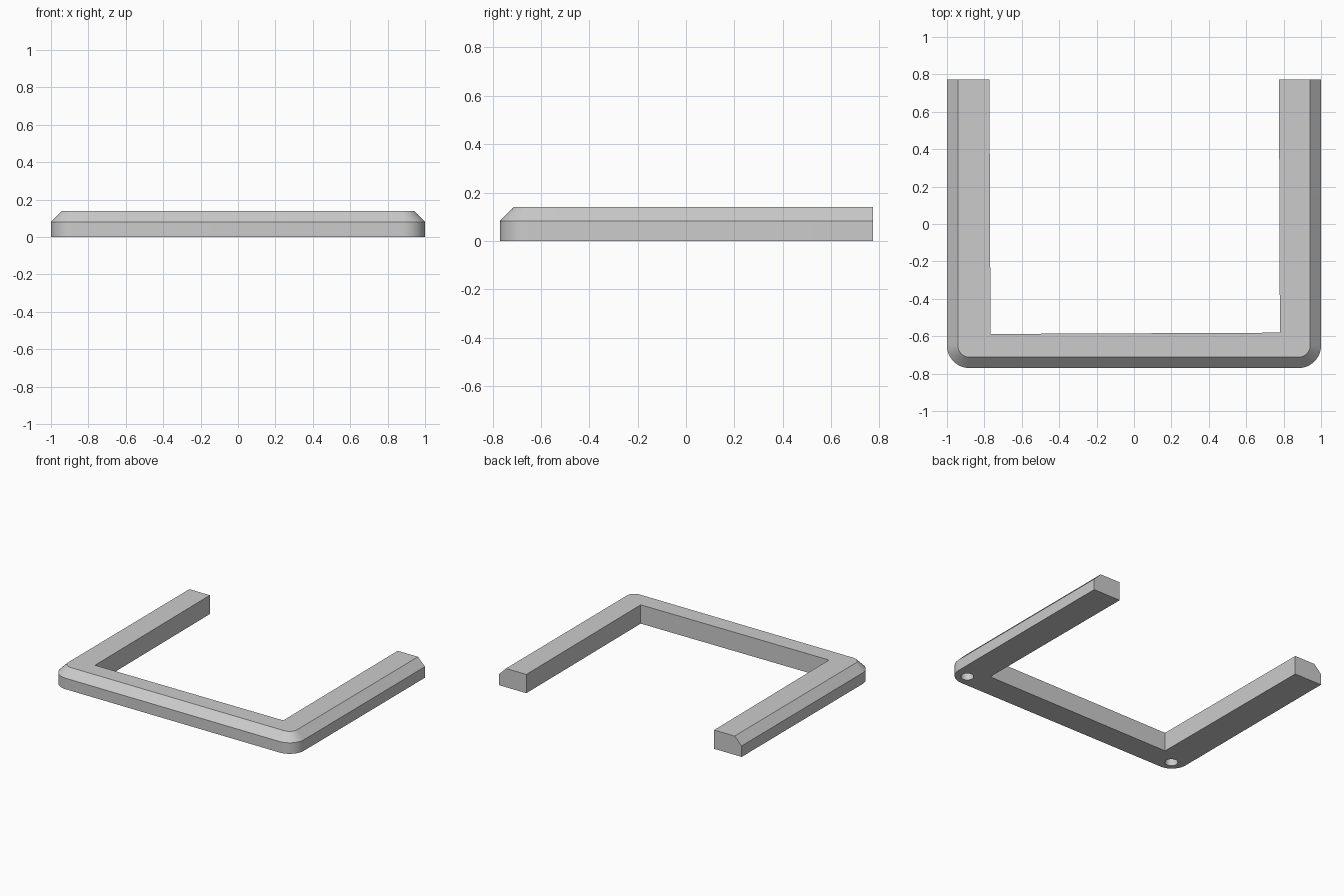
import bpy, bmesh, math

if "Cube" in bpy.data.objects:
    bpy.data.objects.remove(bpy.data.objects["Cube"])

HEIGHT, LEDGE, CHAMFER, RADIUS = 0.14, 0.082, 0.058, 0.12
FRONT = -0.77
BACK = 0.773
SEGMENTS = 12

grey = bpy.data.materials.new("grey")
grey.diffuse_color = (0.6, 0.6, 0.6, 1)
grey.use_nodes = True
grey.node_tree.nodes["Principled BSDF"].inputs["Base Color"].default_value = grey.diffuse_color


def outer_path(inset):
    """Open outline from the left leg end round both front corners to the right leg end."""
    r = RADIUS - inset
    pts = [(-1 + inset, BACK)]
    for cx, start in ((-1 + RADIUS, math.pi), (1 - RADIUS, 1.5 * math.pi)):
        for i in range(SEGMENTS + 1):
            a = start + 0.5 * math.pi * i / SEGMENTS
            pts.append((cx + r * math.cos(a), FRONT + RADIUS + r * math.sin(a)))
    return pts + [(1 - inset, BACK)]


# U-shaped frame: upright wall, sloped rim, flat top, square inner wall
bm = bmesh.new()


def ring(points, z):
    return [bm.verts.new((x, y, z)) for x, y in points]


inner = [(-0.773, BACK), (-0.767, -0.588), (0.78, -0.581), (0.775, BACK)]
base = ring(outer_path(0), 0)
ledge = ring(outer_path(0), LEDGE)
rim = ring(outer_path(CHAMFER), HEIGHT)
in_low, in_high = ring(inner, 0), ring(inner, HEIGHT)

for low, high in ((base, ledge), (ledge, rim), (in_high, in_low)):
    for i in range(len(low) - 1):
        bm.faces.new((low[i], low[i + 1], high[i + 1], high[i]))
bm.faces.new(rim + in_high[::-1])
bm.faces.new(in_low + base[::-1])
for e in (0, -1):
    bm.faces.new((base[e], ledge[e], rim[e], in_high[e], in_low[e]))
bmesh.ops.recalc_face_normals(bm, faces=bm.faces)

mesh = bpy.data.meshes.new("frame")
bm.to_mesh(mesh)
bm.free()
frame = bpy.data.objects.new("frame", mesh)
bpy.context.collection.objects.link(frame)
mesh.materials.append(grey)

# Round blind sockets under the front corners
for side, name in ((-1, "left"), (1, "right")):
    bpy.ops.mesh.primitive_cylinder_add(vertices=32, radius=0.044, depth=0.16,
                                        location=(side * 0.9, -0.68, 0))
    cutter = bpy.context.object
    cutter.name = name + "_socket_cutter"
    cutter.data.materials.append(grey)
    cutter.hide_render = True
    cutter.hide_set(True)
    cut = frame.modifiers.new(name + "_socket", 'BOOLEAN')
    cut.operation, cut.solver, cut.object = 'DIFFERENCE', 'EXACT', cutter

# Bake the sockets, then shade the rounded corners smooth
bpy.ops.object.select_all(action='DESELECT')
bpy.context.view_layer.objects.active = frame
frame.select_set(True)
for mod in list(frame.modifiers):
    bpy.ops.object.modifier_apply(modifier=mod.name)
bpy.ops.object.shade_smooth_by_angle(angle=math.radians(30))
